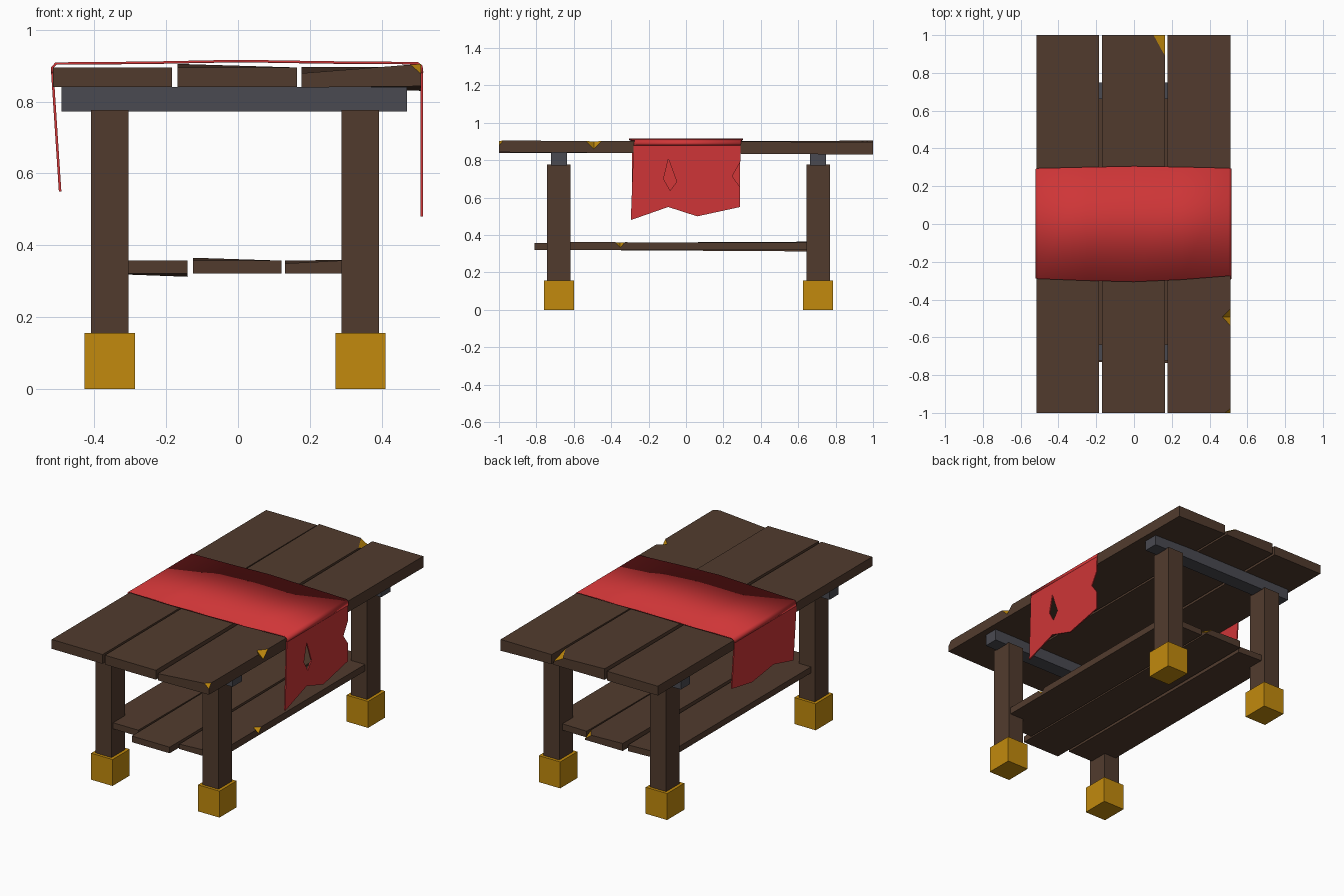
import bpy, bmesh

if "Cube" in bpy.data.objects:
    bpy.data.objects.remove(bpy.data.objects["Cube"])


def material(name, rgb):
    m = bpy.data.materials.new(name)
    m.diffuse_color = (*rgb, 1)
    m.use_nodes = True
    m.node_tree.nodes["Principled BSDF"].inputs["Base Color"].default_value = m.diffuse_color
    return m


WOOD = material("dark wood", (0.083, 0.044, 0.027))
GOLD = material("gold", (0.54, 0.255, 0.004))
GREY = material("iron grey", (0.068, 0.068, 0.082))
RED = material("red cloth", (0.62, 0.036, 0.038))


def make(name, bm, mats):
    bmesh.ops.recalc_face_normals(bm, faces=bm.faces)
    me = bpy.data.meshes.new(name)
    bm.to_mesh(me)
    bm.free()
    for m in mats:
        me.materials.append(m)
    ob = bpy.data.objects.new(name, me)
    bpy.context.collection.objects.link(ob)
    return ob


def box(name, xr, yr, zr, mats, tops=(0, 0, 0, 0), lows=(0, 0, 0, 0)):
    """Box from ranges; tops/lows shift corners: front left, front right, back left, back right."""
    bm = bmesh.new()
    bmesh.ops.create_cube(bm, size=2)
    for v in bm.verts:
        i, j, k = (int(c > 0) for c in v.co)
        warp = (tops if k else lows)[i + 2 * j]
        v.co = (xr[i], yr[j], zr[k] + warp)
    return make(name, bm, mats)


def chip(ob, centre, radii):
    """Cut a notch with an octahedron, leaving gold cut faces."""
    bm = bmesh.new()
    bmesh.ops.create_uvsphere(bm, u_segments=4, v_segments=2, radius=1)
    for v in bm.verts:
        v.co = [c + r * p for c, r, p in zip(centre, radii, v.co)]
    for f in bm.faces:
        f.material_index = 1
    cutter = make("cutter", bm, (WOOD, GOLD))
    cutter.hide_render = True
    mod = ob.modifiers.new("chip", 'BOOLEAN')
    mod.operation, mod.solver, mod.object = 'DIFFERENCE', 'EXACT', cutter
    deps = bpy.context.evaluated_depsgraph_get()
    deps.update()
    mesh = bpy.data.meshes.new_from_object(ob.evaluated_get(deps))
    ob.modifiers.clear()
    ob.data = mesh
    bpy.data.objects.remove(cutter)


# Legs, gold feet and grey cross beams
for yn, y in (("front", -0.68), ("back", 0.706)):
    for xn, x in (("left", -0.357), ("right", 0.341)):
        box(f"{yn}_{xn}_leg", (x - .052, x + .052), (y - .063, y + .063), (0.1, 0.777), [WOOD])
        box(f"{yn}_{xn}_foot", (x - .07, x + .07), (y - .08, y + .08), (0, 0.156), [GOLD])
    box(f"{yn}_cross_beam", (-0.491, 0.471), (y - .043, y + .043), (0.773, 0.841), [GREY])

# Table top planks
tz, both = (0.84, 0.895), (WOOD, GOLD)
box("left_top_plank", (-0.516, -0.184), (-1, 1), tz, both)
mid = box("middle_top_plank", (-0.169, 0.164), (-1, 1), tz, both, tops=(0, 0, .01, -.001))
right = box("right_top_plank", (0.177, 0.51), (-1, 1), tz, both,
            tops=(-.016, .01, .001, .002), lows=(-.001, .003, 0, -.01))
chip(mid, (0.164, 1, 0.894), (0.064, 0.11, 0.035))
chip(right, (0.51, -0.493, 0.903), (0.046, 0.044, 0.044))
chip(right, (0.51, -1, 0.905), (0.032, 0.022, 0.028))

# Lower shelf planks
sz = (0.321, 0.357)
box("left_shelf_plank", (-0.385, -0.14), (-0.73, 0.74), sz, both,
    tops=(0, 0, 0, -.008), lows=(0, 0, 0, -.009))
mid = box("middle_shelf_plank", (-0.126, 0.121), (-0.81, 0.77), sz, both, tops=(0, 0, .008, 0))
right = box("right_shelf_plank", (0.131, 0.38), (-0.735, 0.74), sz, both,
            tops=(-.008, .005, 0, .003))
chip(mid, (0.121, 0.77, 0.357), (0.04, 0.06, 0.03))
chip(right, (0.38, -0.352, 0.361), (0.035, 0.026, 0.028))


# Cloth runner: curved top strip plus ragged hanging ends
def sheet(name, points, faces):
    bm = bmesh.new()
    vs = [bm.verts.new(p) for p in points]
    for f in faces:
        bm.faces.new([vs[i] for i in f])
    ob = make(name, bm, [RED])
    sol = ob.modifiers.new("thickness", 'SOLIDIFY')
    sol.thickness, sol.offset = 0.007, 0
    return ob


profile = [(-.517, .88, -.288, .29), (-.517, .895, -.288, .292), (-.507, .906, -.29, .295),
           (-.25, .908, -.3, .301), (0, .913, -.306, .306), (.25, .909, -.295, .302),
           (.5, .907, -.275, .296), (.511, .898, -.276, .294), (.513, .88, -.28, .292)]
pts = [(x, y, z) for x, z, a, b in profile for y in (a, b)]
top = sheet("cloth_top", pts, [(2 * i, 2 * i + 1, 2 * i + 3, 2 * i + 2) for i in range(len(profile) - 1)])

# Right end: two panels meeting around a diamond hole, with a torn back edge
yz = [(-.28, .88), (-.295, .48), (-.095, .55), (-.085, .638), (-.12, .70), (-.094, .807), (-.094, .88),
      (-.05, .685), (.06, .50), (.29, .55), (.29, .655), (.247, .715), (.29, .79), (.292, .88)]
sheet("cloth_right_end", [(.512 - .002 * (.88 - z), y, z) for y, z in yz],
      [(0, 1, 2, 3, 4, 5, 6), (6, 5, 7, 3, 2, 8, 9, 10, 11, 12, 13)])

# Left end: slants inward under the top
yz = [(-.288, .88), (-.29, .55), (-.1, .6), (.1, .57), (.29, .605), (.29, .88)]
sheet("cloth_left_end", [(-.517 + .065 * (.88 - z), y, z) for y, z in yz], [tuple(range(6))])

# Soft shading over the cloth top
bpy.ops.object.select_all(action='DESELECT')
top.select_set(True)
bpy.context.view_layer.objects.active = top
bpy.ops.object.shade_smooth_by_angle()
